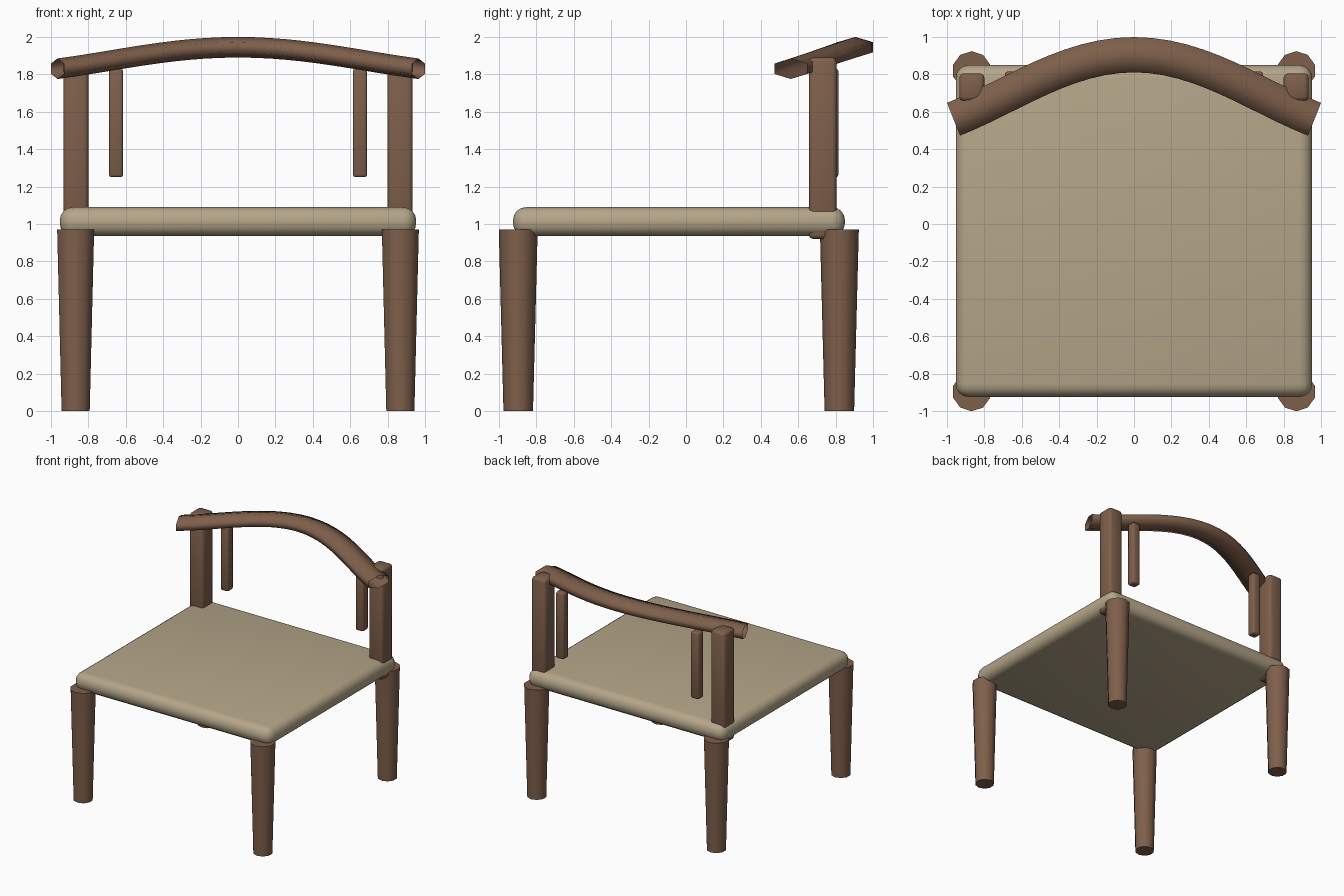
import bpy, bmesh, math
from mathutils import Vector

if "Cube" in bpy.data.objects:
    bpy.data.objects.remove(bpy.data.objects["Cube"])


def material(name, rgb):
    m = bpy.data.materials.new(name)
    m.diffuse_color = (*rgb, 1)
    m.use_nodes = True
    m.node_tree.nodes["Principled BSDF"].inputs["Base Color"].default_value = m.diffuse_color
    return m


WOOD = material("wood", (0.21, 0.115, 0.07))
CUSHION = material("cushion", (0.46, 0.38, 0.25))


def finish(name, bm, mat, angle):
    bmesh.ops.recalc_face_normals(bm, faces=bm.faces)
    me = bpy.data.meshes.new(name)
    bm.to_mesh(me)
    bm.free()
    ob = bpy.data.objects.new(name, me)
    bpy.context.collection.objects.link(ob)
    me.materials.append(mat)
    bpy.ops.object.select_all(action='DESELECT')
    bpy.context.view_layer.objects.active = ob
    ob.select_set(True)
    bpy.ops.object.shade_smooth_by_angle(angle=math.radians(angle))
    return ob


def rounded_box(name, lo, hi, bevel, segments, mat):
    lo, hi = Vector(lo), Vector(hi)
    bm = bmesh.new()
    bmesh.ops.create_cube(bm, size=1)
    for v in bm.verts:
        v.co = (lo + hi) / 2 + v.co * (hi - lo)
    bmesh.ops.bevel(bm, geom=bm.edges[:], offset=bevel, segments=segments,
                    profile=0.5, affect='EDGES')
    return finish(name, bm, mat, 50)


def leg(name, x, y):
    bm = bmesh.new()
    bmesh.ops.create_cone(bm, cap_ends=True, segments=10, radius1=0.079,
                          radius2=0.104, depth=0.97)
    bmesh.ops.translate(bm, verts=bm.verts, vec=(x, y, 0.485))
    return finish(name, bm, WOOD, 50)


# Seat cushion
rounded_box("seat", (-0.953, -0.925, 0.935), (0.953, 0.85, 1.09), 0.07, 4, CUSHION)

# Legs, back posts and short hanging spindles on each side
for side, s in (("left", -1), ("right", 1)):
    leg("front_leg_" + side, s * 0.868, -0.897)
    leg("back_leg_" + side, s * 0.868, 0.82)
    x = s * 0.867
    rounded_box("back_post_" + side, (x - 0.067, 0.657, 0.92),
                (x + 0.067, 0.805, 1.89), 0.022, 2, WOOD)
    x = s * 0.652
    rounded_box("spindle_" + side, (x - 0.038, 0.738, 1.25),
                (x + 0.038, 0.815, 1.83), 0.014, 2, WOOD)

# Curved top rail: flattened hexagon swept along a bowed path, open ends
P = [Vector(p) for p in ((-0.965, 0.56), (-0.65, 0.685), (-0.36, 0.905), (0, 0.905))]
N = 12
stations = []
for i in range(N + 1):
    t = i / N
    u = 1 - t
    pos = P[0]*u**3 + P[1]*3*u*u*t + P[2]*3*u*t*t + P[3]*t**3
    tan = (P[1]-P[0])*u*u + (P[2]-P[1])*2*u*t + (P[3]-P[2])*t*t
    stations.append((pos, tan.normalized()))
stations += [(Vector((-p.x, p.y)), Vector((d.x, -d.y))) for p, d in reversed(stations[:-1])]

bm = bmesh.new()
rings = []
for p, d in stations:
    z = 1.945 + (p.y - 0.905) * 0.333
    ring = []
    for k in range(6):
        a = math.radians(60 * k)
        w, h = 0.109 * math.sin(a), 0.055 * math.cos(a)
        ring.append(bm.verts.new((p.x - d.y * w, p.y + d.x * w, z + h)))
    rings.append(ring)
for r0, r1 in zip(rings, rings[1:]):
    for k in range(6):
        j = (k + 1) % 6
        bm.faces.new((r0[k], r0[j], r1[j], r1[k]))
finish("top_rail", bm, WOOD, 125)
